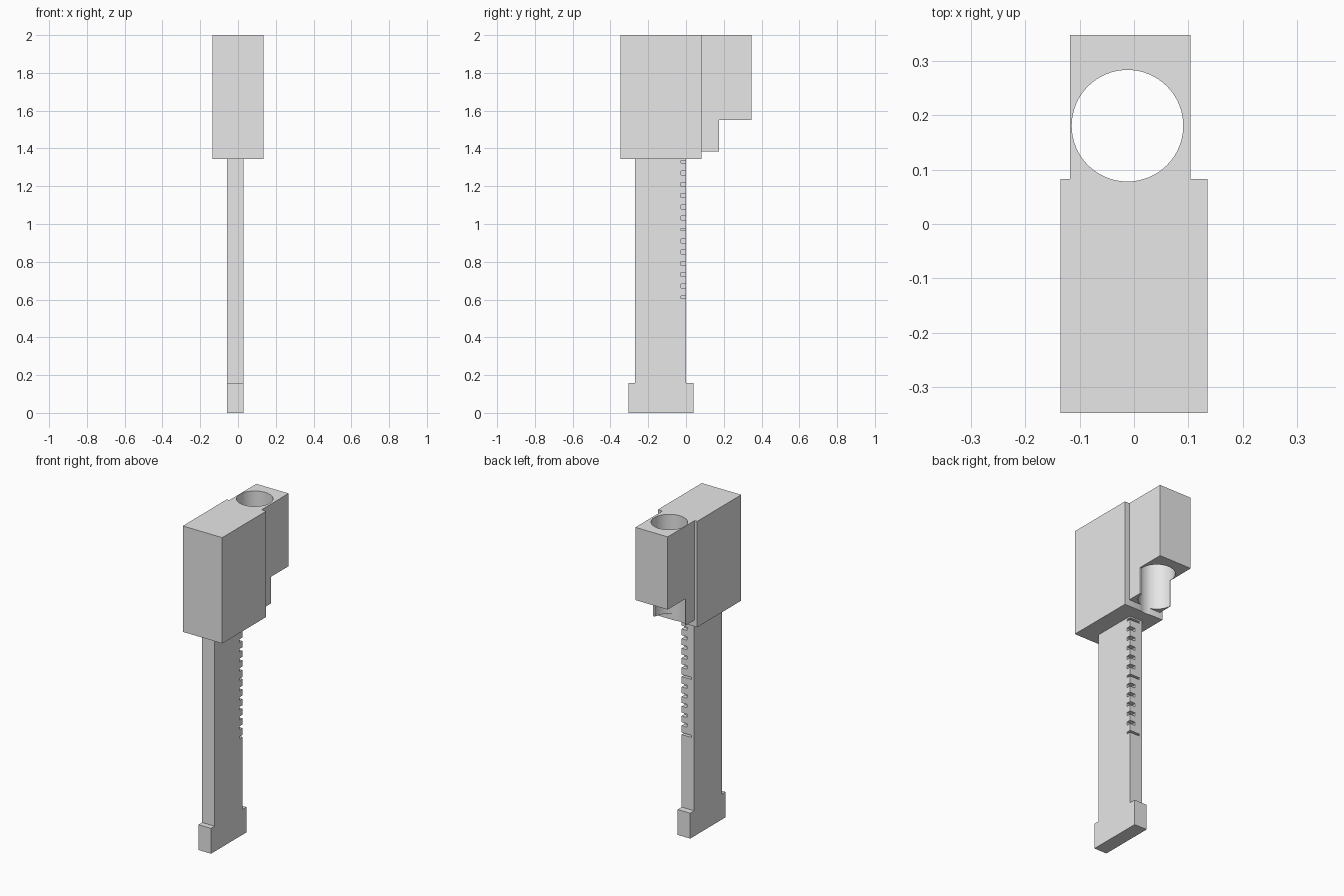
import bpy
import bmesh
from mathutils import Matrix, Vector

cube = bpy.data.objects.get("Cube")
if cube:
    bpy.data.objects.remove(cube, do_unlink=True)

grey = bpy.data.materials.new("light_grey")
grey.use_nodes = True
colour = (0.8, 0.8, 0.8, 1)
grey.diffuse_color = colour
grey.node_tree.nodes["Principled BSDF"].inputs["Base Color"].default_value = colour


def make_object(name, bm):
    bmesh.ops.recalc_face_normals(bm, faces=bm.faces)
    mesh = bpy.data.meshes.new(name)
    bm.to_mesh(mesh)
    bm.free()
    mesh.materials.append(grey)
    obj = bpy.data.objects.new(name, mesh)
    bpy.context.collection.objects.link(obj)
    return obj


def add_box(bm, x, y, z):
    lo, hi = Vector((x[0], y[0], z[0])), Vector((x[1], y[1], z[1]))
    place = Matrix.Translation((lo + hi) / 2) @ Matrix.Diagonal((*(hi - lo), 1))
    bmesh.ops.create_cube(bm, size=1, matrix=place)


def extrude_side(name, outline, x):
    """Extrude a (y, z) side outline between two x positions."""
    bm = bmesh.new()
    face = bm.faces.new([bm.verts.new((x[0], y, z)) for y, z in outline])
    ext = bmesh.ops.extrude_face_region(bm, geom=[face])
    verts = [v for v in ext["geom"] if isinstance(v, bmesh.types.BMVert)]
    bmesh.ops.translate(bm, vec=(x[1] - x[0], 0, 0), verts=verts)
    return make_object(name, bm)


def cut(obj, cutter):
    mod = obj.modifiers.new("cut", "BOOLEAN")
    mod.operation = "DIFFERENCE"
    mod.solver = "EXACT"
    mod.object = cutter


# Head block and the stepped holder behind it
bm = bmesh.new()
add_box(bm, (-0.135, 0.135), (-0.347, 0.083), (1.345, 2))
head = make_object("head_block", bm)
holder = extrude_side("rear_holder", [(0.083, 1.385), (0.175, 1.385), (0.175, 1.55),
                                      (0.347, 1.55), (0.347, 2), (0.083, 2)],
                      (-0.1175, 0.1035))

# Round bore through the holder, grazing the head
bm = bmesh.new()
bmesh.ops.create_cone(bm, cap_ends=True, segments=64, radius1=0.1025, radius2=0.1025,
                      depth=1, matrix=Matrix.Translation((-0.012, 0.1805, 1.7)))
bore = make_object("bore_cutter", bm)

# Flat post with a wider foot
post_x = (-0.057, 0.029)
front, back, top, foot_top = -0.27, 0.001, 1.345, 0.157
post = extrude_side("post_and_foot", [(-0.305, 0), (0.04, 0), (0.04, foot_top),
                                      (back, foot_top), (back, top), (front, top),
                                      (front, foot_top), (-0.305, foot_top)], post_x)

# Graduation notches on the rear edge: every sixth is long and thin
bm = bmesh.new()
for i in range(13):
    z = 0.612 + i * 0.0598
    is_long = i % 6 == 0
    half = 0.006 if is_long else 0.0105
    end = -0.04 if is_long else -0.008
    add_box(bm, (end, 0.05), (-0.026, 0.02), (z - half, z + half))
notches = make_object("notch_cutter", bm)

cut(head, bore)
cut(holder, bore)
cut(post, notches)
for cutter in (bore, notches):
    cutter.hide_render = True
    cutter.hide_viewport = True

# Smooth the bore wall while keeping the block edges sharp
for obj in (head, holder):
    bpy.context.view_layer.update()
    bpy.ops.object.select_all(action="DESELECT")
    obj.select_set(True)
    bpy.context.view_layer.objects.active = obj
    bpy.ops.object.modifier_apply(modifier="cut")
    bpy.ops.object.shade_smooth_by_angle()
